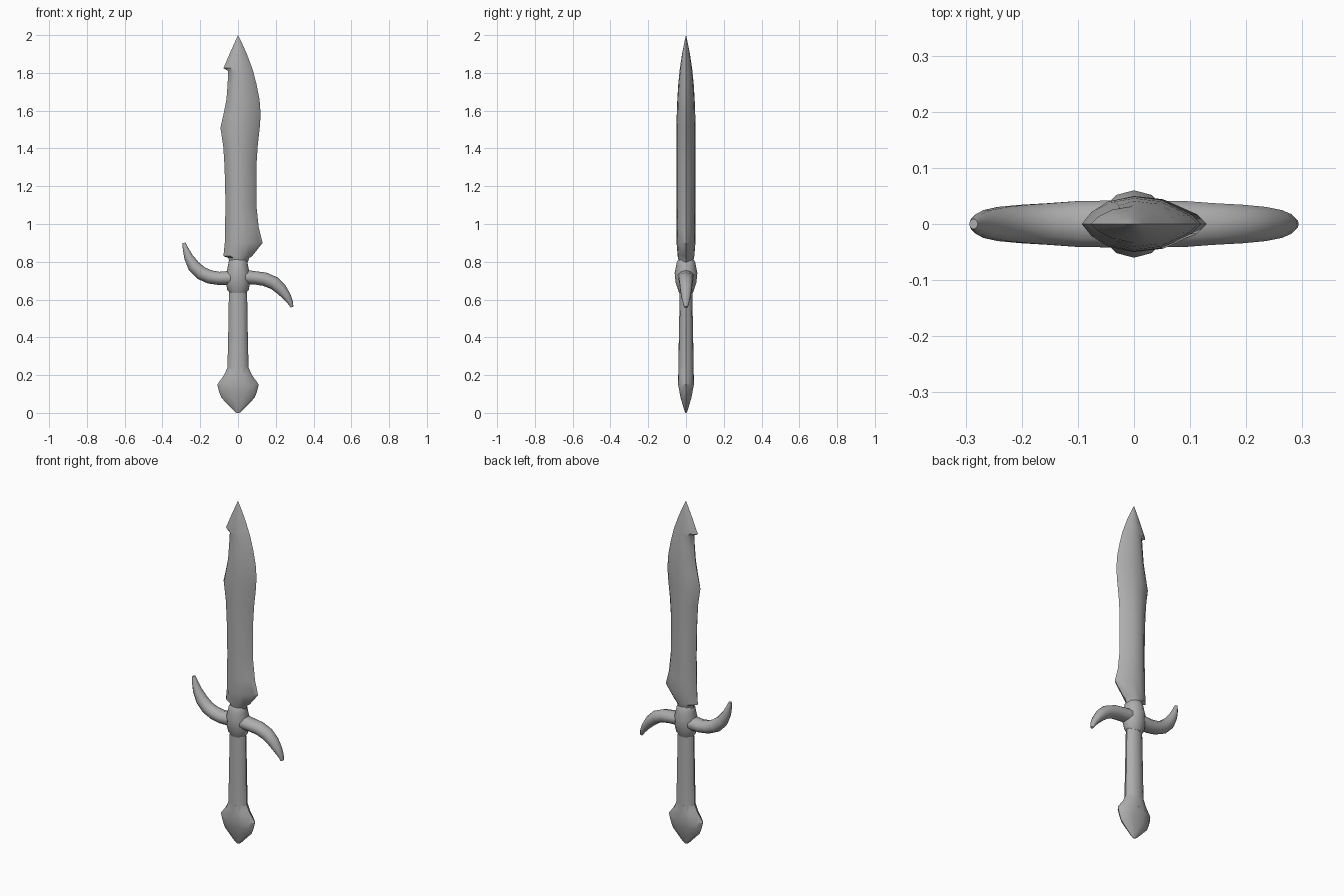
import bpy, bmesh, math
from mathutils import Vector

if "Cube" in bpy.data.objects:
    bpy.data.objects.remove(bpy.data.objects["Cube"])

STEEL = (0.42, 0.42, 0.42, 1)
mat = bpy.data.materials.new("grey metal")
mat.use_nodes = True
mat.diffuse_color = STEEL
mat.node_tree.nodes["Principled BSDF"].inputs["Base Color"].default_value = STEEL


def loft(name, rings, angle=40):
    """Skin a list of equal-length closed rings and cap both ends."""
    bm = bmesh.new()
    loops = [[bm.verts.new(p) for p in ring] for ring in rings]
    n = len(loops[0])
    for a, b in zip(loops, loops[1:]):
        for i in range(n):
            j = (i + 1) % n
            bm.faces.new((a[i], a[j], b[j], b[i]))
    bm.faces.new(loops[0])
    bm.faces.new(loops[-1])
    bmesh.ops.remove_doubles(bm, verts=bm.verts, dist=0.0002)
    bmesh.ops.recalc_face_normals(bm, faces=bm.faces)
    mesh = bpy.data.meshes.new(name)
    bm.to_mesh(mesh)
    bm.free()
    mesh.materials.append(mat)
    obj = bpy.data.objects.new(name, mesh)
    bpy.context.collection.objects.link(obj)
    bpy.ops.object.select_all(action="DESELECT")
    obj.select_set(True)
    bpy.context.view_layer.objects.active = obj
    bpy.ops.object.shade_smooth_by_angle(angle=math.radians(angle))
    return obj


def ellipse_ring(z, rx, ry, n=12):
    return [Vector((rx * math.cos(t), ry * math.sin(t), z))
            for t in (math.tau * i / n for i in range(n))]


def blade_ring(z, left, right, h):
    """Lens section, thickest near x = 0, with a bevelled cutting edge."""
    bevel = right - 0.15 * (right - left) * 0.6
    half = [(left * 0.82, 0.42), (left * 0.5, 0.8), (0, 1),
            (right * 0.4, 0.88), (bevel, 0.35)]
    top = [Vector((x, h * f, z)) for x, f in half]
    low = [Vector((x, -h * f, z)) for x, f in reversed(half)]
    return [Vector((left, 0, z))] + top + [Vector((right, 0, z))] + low


# Blade: height, back edge, cutting edge, half thickness
blade = [(0.78, -0.045, 0.045, 0.036), (0.82, -0.05, 0.06, 0.042),
         (0.83, -0.077, 0.075, 0.044), (0.9, -0.07, 0.13, 0.05),
         (0.98, -0.069, 0.11, 0.05), (1.1, -0.066, 0.097, 0.05),
         (1.3, -0.071, 0.097, 0.05), (1.41, -0.078, 0.104, 0.05),
         (1.51, -0.093, 0.115, 0.05), (1.58, -0.077, 0.12, 0.049),
         (1.66, -0.061, 0.114, 0.046), (1.74, -0.055, 0.098, 0.041),
         (1.81, -0.052, 0.08, 0.034), (1.825, -0.077, 0.075, 0.032),
         (1.9, -0.045, 0.047, 0.021), (1.96, -0.018, 0.02, 0.009),
         (2.0, 0, 0, 0)]
loft("blade", [blade_ring(*row) for row in blade], 32)

# Hub where the blade meets the guard
hub = [(0.635, 0.042, 0.036), (0.65, 0.057, 0.042), (0.69, 0.063, 0.055),
       (0.74, 0.062, 0.06), (0.78, 0.053, 0.052), (0.8, 0.05, 0.048),
       (0.815, 0.038, 0.038)]
loft("guard_hub", [ellipse_ring(*row) for row in hub])

# Grip and pommel
grip = [(0.17, 0.07, 0.042), (0.24, 0.056, 0.04), (0.4, 0.052, 0.038),
        (0.55, 0.05, 0.035), (0.66, 0.047, 0.034)]
loft("grip", [ellipse_ring(*row) for row in grip])
pommel = [(0, 0.008, 0.003), (0.015, 0.026, 0.01), (0.08, 0.088, 0.03),
          (0.11, 0.1, 0.036), (0.15, 0.11, 0.044), (0.2, 0.074, 0.042),
          (0.24, 0.056, 0.04)]
loft("pommel", [ellipse_ring(*row, n=10) for row in pommel])


def horn(name, path):
    """Tapered curved arm; path rows are x, z, in-plane radius, depth radius."""
    rings = []
    for i, (x, z, r, d) in enumerate(path):
        a, b = path[max(i - 1, 0)], path[min(i + 1, len(path) - 1)]
        tangent = Vector((b[0] - a[0], 0, b[1] - a[1])).normalized()
        side = Vector((-tangent.z, 0, tangent.x))
        centre = Vector((x, 0, z))
        rings.append([centre + side * (r * p.x) + Vector((0, d * p.y, 0))
                      for p in ellipse_ring(0, 1, 1, 10)])
    return loft(name, rings, 50)


# Guard arms: one curls up, the other curls down
horn("guard_arm_right", [
    (-0.03, 0.715, 0.038, 0.044), (-0.1, 0.712, 0.035, 0.043),
    (-0.15, 0.72, 0.036, 0.039), (-0.195, 0.74, 0.036, 0.036),
    (-0.235, 0.778, 0.033, 0.032), (-0.262, 0.825, 0.024, 0.026),
    (-0.278, 0.87, 0.015, 0.018), (-0.286, 0.9, 0.008, 0.009)])
horn("guard_arm_left", [
    (0.03, 0.72, 0.038, 0.044), (0.09, 0.715, 0.035, 0.043),
    (0.14, 0.708, 0.036, 0.039), (0.19, 0.688, 0.035, 0.036),
    (0.228, 0.655, 0.031, 0.032), (0.258, 0.617, 0.023, 0.026),
    (0.277, 0.585, 0.015, 0.018), (0.286, 0.56, 0.008, 0.01)])
